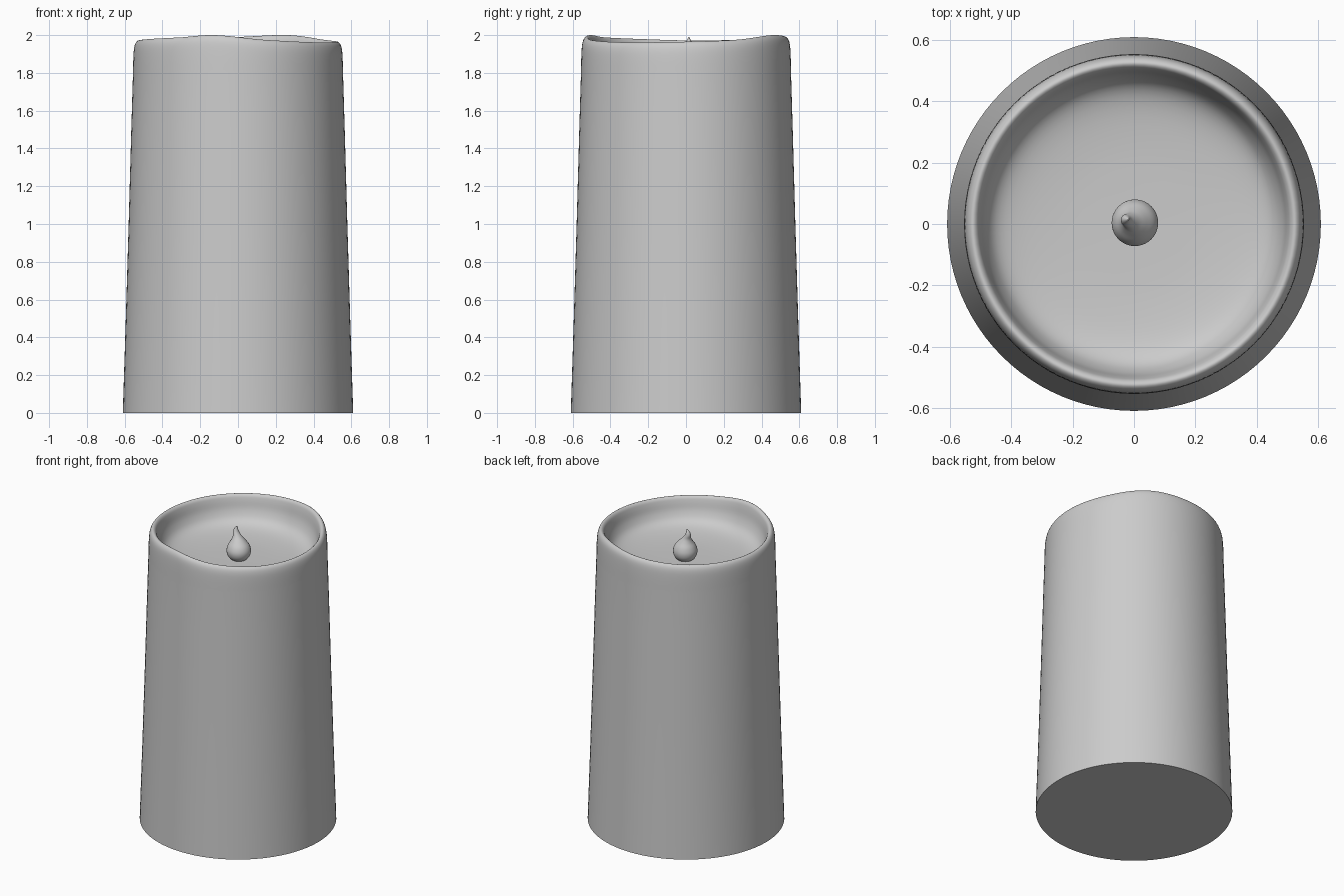
import bpy, bmesh, math

if "Cube" in bpy.data.objects:
    bpy.data.objects.remove(bpy.data.objects["Cube"])

SEG = 96

# Rim height (degrees, z) around the wavy top edge
RIM = [(0, 1.965), (30, 1.975), (60, 2.0), (90, 1.99), (120, 1.98), (150, 1.974),
       (180, 1.972), (210, 1.98), (235, 1.988), (256, 2.0), (285, 1.975), (320, 1.962)]


def rim_height(deg):
    """Smooth periodic interpolation of the rim heights."""
    n = len(RIM)
    for i in range(n):
        a0, z0 = RIM[i]
        a1, z1 = RIM[(i + 1) % n]
        if i == n - 1:
            a1 += 360
        if a0 <= deg <= a1:
            zp, zn = RIM[i - 1][1], RIM[(i + 2) % n][1]
            t = (deg - a0) / (a1 - a0)
            return 0.5 * (2 * z0 + (z1 - zp) * t + (2 * zp - 5 * z0 + 4 * z1 - zn) * t * t
                          + (3 * z0 - zp - 3 * z1 + zn) * t ** 3)
    return RIM[0][1]


def smooth_profile(pts, steps):
    """Catmull-Rom curve through profile points of any dimension."""
    out = []
    for i in range(len(pts) - 1):
        p0, p1 = pts[max(i - 1, 0)], pts[i]
        p2, p3 = pts[i + 1], pts[min(i + 2, len(pts) - 1)]
        for s in range(steps):
            t = s / steps
            out.append(tuple(0.5 * (2 * b + (c - a) * t + (2 * a - 5 * b + 4 * c - d) * t * t
                                    + (3 * b - a - 3 * c + d) * t ** 3)
                             for a, b, c, d in zip(p0, p1, p2, p3)))
    return out + [pts[-1]]


def loft(name, rows, point, seg):
    """Skin closed rings, one per row, and cap both ends."""
    bm = bmesh.new()
    rings = [[bm.verts.new(point(r, 360 * k / seg)) for k in range(seg)] for r in rows]
    for a, b in zip(rings, rings[1:]):
        for k in range(seg):
            j = (k + 1) % seg
            bm.faces.new((a[k], a[j], b[j], b[k]))
    bm.faces.new(rings[0][::-1])
    bm.faces.new(rings[-1])
    bmesh.ops.recalc_face_normals(bm, faces=bm.faces)
    mesh = bpy.data.meshes.new(name)
    bm.to_mesh(mesh)
    bm.free()
    ob = bpy.data.objects.new(name, mesh)
    bpy.context.collection.objects.link(ob)
    bpy.ops.object.select_all(action='DESELECT')
    ob.select_set(True)
    bpy.context.view_layer.objects.active = ob
    bpy.ops.object.shade_smooth_by_angle(angle=math.radians(40))
    return ob


# Candle body: tapered wall, rounded rim and hollow bowl (radius, z, wave weight)
wall = [(0.61, 0, 0), (0.594, 0.5, 0), (0.579, 1.0, 0), (0.565, 1.5, 0)]
rim_and_bowl = [(0.556, 1.8, 0), (0.554, 1.9, 0.6), (0.55, 1.96, 1), (0.541, 1.988, 1),
                (0.526, 2.0, 1), (0.511, 1.99, 1), (0.501, 1.96, 0.9), (0.485, 1.89, 0.5),
                (0.45, 1.83, 0.2), (0.38, 1.797, 0), (0.25, 1.782, 0), (0.1, 1.778, 0),
                (0.01, 1.778, 0)]


def body_point(row, deg):
    r, z, w = row
    a = math.radians(deg)
    return (r * math.cos(a), r * math.sin(a), z + w * (rim_height(deg) - 2.0))


loft("candle_body", wall + smooth_profile(rim_and_bowl, 4), body_point, SEG)

# Flame: teardrop with a curling tip (radius, z, centre x, centre y)
flame = [(0.003, 1.765, 0.003, 0.004), (0.042, 1.774, 0.003, 0.004), (0.068, 1.80, 0.003, 0.004),
         (0.076, 1.835, 0.003, 0.004), (0.066, 1.87, 0.002, 0.005), (0.045, 1.90, -0.003, 0.007),
         (0.028, 1.925, -0.012, 0.01), (0.019, 1.95, -0.024, 0.013), (0.012, 1.97, -0.025, 0.015),
         (0.002, 1.99, -0.018, 0.015)]


def flame_point(row, deg):
    r, z, cx, cy = row
    a = math.radians(deg)
    return (cx + r * math.cos(a), cy + r * math.sin(a), z)


loft("flame", smooth_profile(flame, 4), flame_point, 40)
